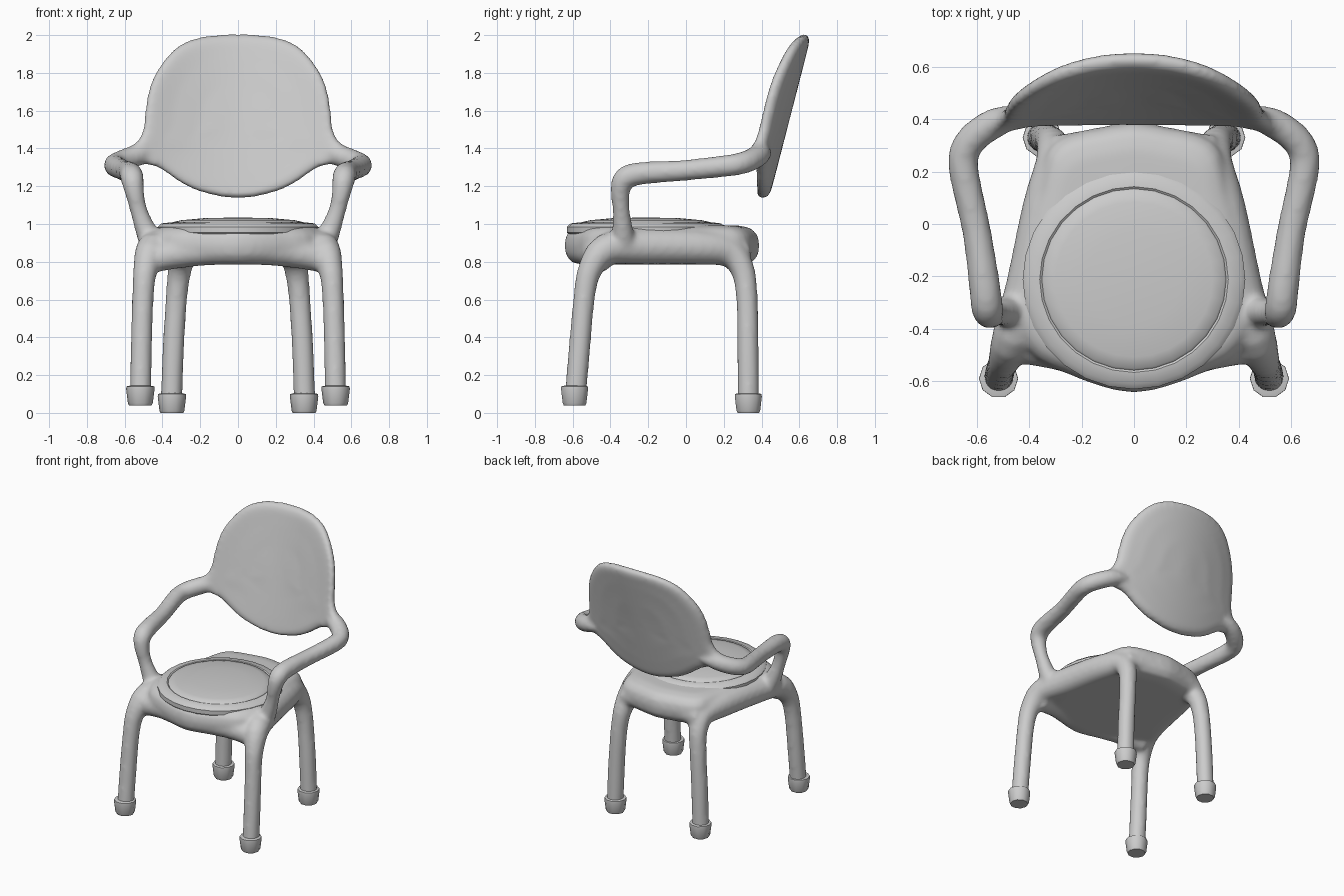
import bpy, bmesh
from math import pi, sin, cos, radians
from mathutils import Vector

if "Cube" in bpy.data.objects:
    bpy.data.objects.remove(bpy.data.objects["Cube"])


def loft(name, rings, mirror=False):
    """Skin a list of closed rings, cap both ends, optionally copy across x = 0."""
    bm = bmesh.new()
    for sx in ((1, -1) if mirror else (1,)):
        vr = [[bm.verts.new((p[0] * sx, p[1], p[2])) for p in ring] for ring in rings]
        n = len(vr[0])
        for a, b in zip(vr, vr[1:]):
            for i in range(n):
                j = (i + 1) % n
                bm.faces.new((a[i], a[j], b[j], b[i]))
        bm.faces.new(vr[0])
        bm.faces.new(vr[-1])
    bmesh.ops.recalc_face_normals(bm, faces=bm.faces)
    me = bpy.data.meshes.new(name)
    bm.to_mesh(me)
    bm.free()
    me.shade_smooth()
    me.set_sharp_from_angle(angle=radians(42))
    ob = bpy.data.objects.new(name, me)
    bpy.context.collection.objects.link(ob)
    return ob


def spline(pts, steps, closed=False):
    """Catmull-Rom curve through points of any dimension."""
    v = [Vector(p) for p in pts]
    n = len(v)
    get = (lambda i: v[i % n]) if closed else (lambda i: v[max(0, min(n - 1, i))])
    out = []
    for i in range(n if closed else n - 1):
        a, b, c, d = (get(i + k) for k in (-1, 0, 1, 2))
        for s in range(steps):
            t = s / steps
            out.append(0.5 * (2 * b + (c - a) * t + (2 * a - 5 * b + 4 * c - d) * t ** 2
                              + (3 * b - a - 3 * c + d) * t ** 3))
    return out if closed else out + [v[-1]]


def tube(name, pts, sides=14, steps=3, mirror=False):
    """Round tube along (x, y, z, radius) points."""
    path = spline(pts, steps)
    pos = [p.to_3d() for p in path]
    rings, side, prev = [], None, None
    for i, p in enumerate(pos):
        t = (pos[min(i + 1, len(pos) - 1)] - pos[max(i - 1, 0)]).normalized()
        if side is None:
            side = t.orthogonal().normalized()
        else:
            side = prev.rotation_difference(t) @ side
        prev, up, r = t, t.cross(side), path[i][3]
        rings.append([p + r * (side * cos(2 * pi * k / sides) + up * sin(2 * pi * k / sides))
                      for k in range(sides)])
    return loft(name, rings, mirror)


def symmetric(half):
    """Close a half outline whose first and last points lie on x = 0."""
    return half + [(-x, y) for x, y in half[-2:0:-1]]


frame_parts = []

# Seat body: tapered plan with rounded edges
plan = spline(symmetric([(0, -.645), (.13, -.62), (.26, -.57), (.37, -.52), (.45, -.42),
                         (.465, -.28), (.42, -.06), (.37, .14), (.335, .28), (.26, .34),
                         (.13, .37), (0, .39)]), 2, True)
cy = -.12
body = [(.1, .785), (.8, .785), (.92, .795), (.985, .835), (1, .89), (.98, .94),
        (.92, .975), (.8, .992), (.1, .998)]
frame_parts.append(loft("seat", [[(p.x * s, cy + (p.y - cy) * s, z) for p in plan]
                                 for s, z in body]))

# Side frame: front leg, side rail and back leg in one bent tube
frame_parts.append(tube("legs_and_side_rail", [
    (.517, -.587, .07, .058), (.512, -.565, .33, .058), (.503, -.538, .62, .058),
    (.490, -.507, .76, .066), (.457, -.425, .865, .085), (.395, -.24, .88, .096),
    (.335, .06, .877, .093), (.298, .22, .855, .083), (.308, .295, .77, .066),
    (.325, .322, .62, .058), (.343, .328, .33, .058), (.353, .33, .04, .058)], mirror=True))

# Front apron between the legs, rail at the rear
for name, pts in (
        ("front_apron", [(.46, -.455, .815, .075), (.27, -.485, .848, .078),
                         (0, -.56, .866, .078)]),
        ("rear_rail", [(.30, .27, .85, .07), (.15, .29, .87, .072), (0, .305, .875, .074)])):
    frame_parts.append(tube(name, pts + [(-x, y, z, r) for x, y, z, r in pts[1::-1]]))

# Armrest: post rising from the seat corner, bending back into the backrest
frame_parts.append(tube("armrest", [
    (.445, -.33, .88, .07), (.485, -.335, .96, .058), (.525, -.343, 1.07, .046),
    (.548, -.348, 1.17, .052), (.560, -.325, 1.24, .062), (.570, -.24, 1.268, .061),
    (.60, -.03, 1.282, .056), (.648, .19, 1.305, .058), (.646, .28, 1.318, .059),
    (.595, .345, 1.34, .060), (.51, .395, 1.37, .056), (.42, .42, 1.38, .03)],
    mirror=True))

# Backrest: rounded panel with side wings, leaning back and curved around the sitter
outline = spline(symmetric([(0, 2.003), (.13, 2.0), (.25, 1.975), (.35, 1.915), (.445, 1.785),
                            (.485, 1.65), (.498, 1.52), (.525, 1.445), (.57, 1.405),
                            (.56, 1.34), (.48, 1.316), (.41, 1.293), (.33, 1.237),
                            (.24, 1.186), (.12, 1.150), (0, 1.135)]), 2, True)


def back_y(x, z):
    return .405 + .258 * (z - 1.14) - (.31 + .3 * max(0, z - 1.35)) * x * x


shell = [(.08, -.037), (.4, -.037), (.7, -.037), (.9, -.036), (.965, -.03), (1, -.012),
         (1, .012), (.965, .03), (.9, .036), (.7, .037), (.4, .037), (.08, .037)]
rings = []
for s, off in shell:
    flat = [(p.x * s, 1.55 + (p.y - 1.55) * s) for p in outline]
    rings.append([(x, back_y(x, z) + off, z) for x, z in flat])
frame_parts.append(loft("backrest", rings))

# Fuse the frame into one moulded body with soft joints
bpy.ops.object.select_all(action='DESELECT')
for ob in frame_parts:
    ob.select_set(True)
frame = frame_parts[0]
bpy.context.view_layer.objects.active = frame
bpy.ops.object.join()
frame.name = "chair_frame"
fuse = frame.modifiers.new("Fuse", 'REMESH')
fuse.mode = 'VOXEL'
fuse.voxel_size = .014
fuse.use_smooth_shade = True
soften = frame.modifiers.new("Soften", 'SMOOTH')
soften.factor = .5
soften.iterations = 10

# Round seat pad with a stepped, domed centre
pad = [(.40, .93), (.425, .955), (.425, .985), (.405, 1.003), (.36, 1.008), (.352, 1.002),
       (.345, 1.010), (.30, 1.020), (.18, 1.031), (.03, 1.034)]
loft("seat_pad", [[(r * sin(2 * pi * k / 28), -.212 - r * .985 * cos(2 * pi * k / 28), z)
                   for k in range(28)] for r, z in pad])

# Foot caps
for name, x, y, z in (("front_foot_caps", .517, -.59, .04), ("back_foot_caps", .35, .33, .0)):
    cap = [(.06, 0), (.066, .012), (.075, .085), (.074, .10), (.056, .104)]
    loft(name, [[(x + r * cos(2 * pi * k / 10), y + r * sin(2 * pi * k / 10), z + h)
                 for k in range(10)] for r, h in cap], True)
